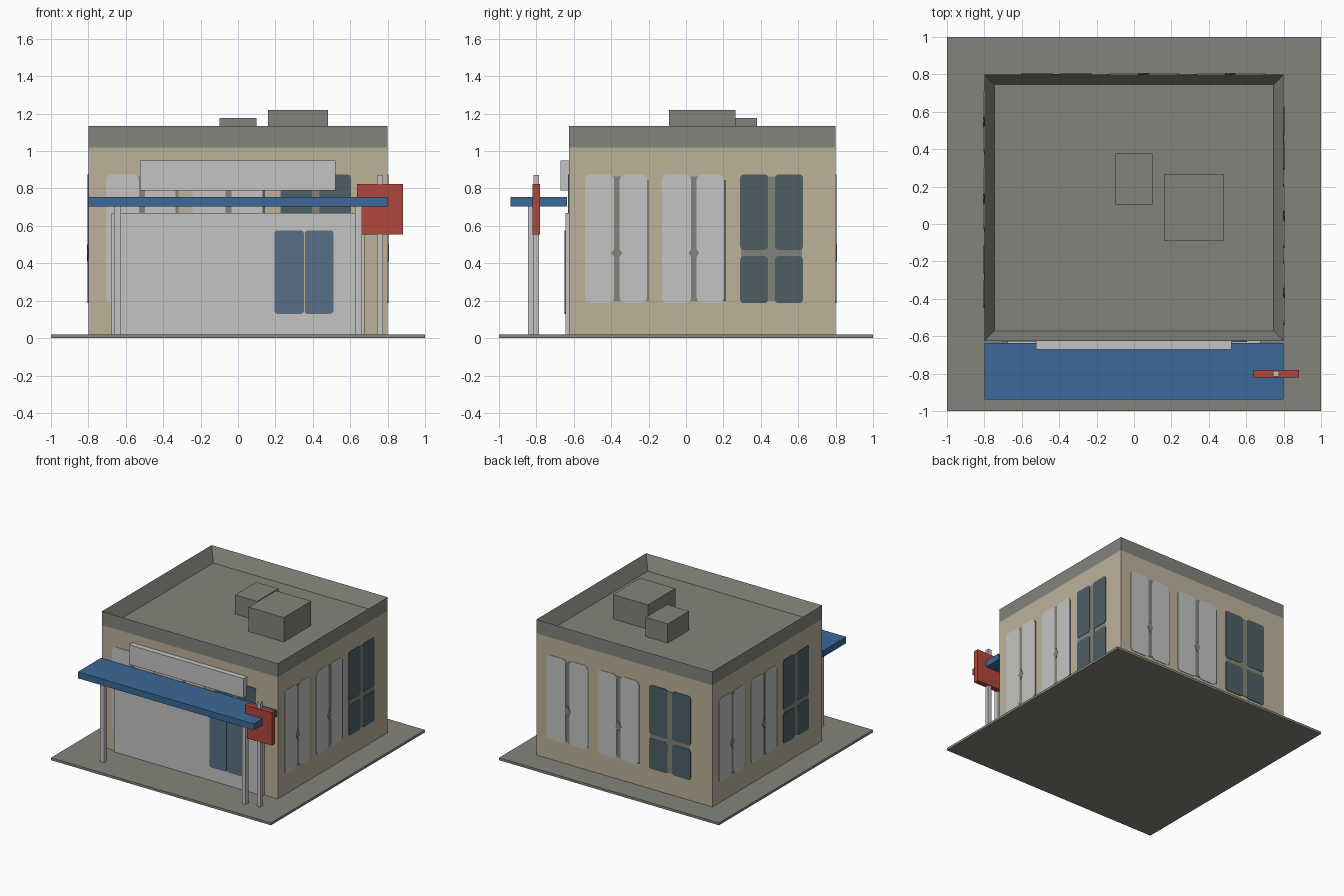
import bpy, bmesh, math
from mathutils import Vector, Matrix

if "Cube" in bpy.data.objects:
    bpy.data.objects.remove(bpy.data.objects["Cube"])


def material(name, rgb):
    lin = [((c / 255 + 0.055) / 1.055) ** 2.4 for c in rgb]
    m = bpy.data.materials.new(name)
    m.diffuse_color = (*lin, 1)
    m.use_nodes = True
    m.node_tree.nodes["Principled BSDF"].inputs["Base Color"].default_value = m.diffuse_color
    return m


TAN = material("tan_wall", (189, 178, 154))
GREY = material("concrete_grey", (132, 132, 124))
LIGHT = material("light_grey", (196, 196, 195))
BLUE = material("canopy_blue", (60, 104, 152))
RED = material("sign_red", (176, 70, 60))
DARK = material("dark_glass", (78, 96, 102))
GLASS = material("blue_glass", (88, 112, 135))


def finish(name, bm, *mats):
    bmesh.ops.recalc_face_normals(bm, faces=bm.faces)
    me = bpy.data.meshes.new(name)
    bm.to_mesh(me)
    bm.free()
    for m in mats:
        me.materials.append(m)
    ob = bpy.data.objects.new(name, me)
    bpy.context.collection.objects.link(ob)
    return ob


def box_bm(x0, x1, y0, y1, z0, z1):
    bm = bmesh.new()
    size = Matrix.Diagonal((x1 - x0, y1 - y0, z1 - z0, 1))
    pos = Matrix.Translation(((x0 + x1) / 2, (y0 + y1) / 2, (z0 + z1) / 2))
    bmesh.ops.create_cube(bm, size=1, matrix=pos @ size)
    return bm


def box(name, mat, *dims):
    return finish(name, box_bm(*dims), mat)


def plate(name, mat, frame, outline, thick):
    """Thin plate: outline of (u, z) points on a wall given by (origin, u direction, normal)."""
    origin, u_dir, normal = frame
    bm = bmesh.new()
    face = bm.faces.new([bm.verts.new(origin + u_dir * u + Vector((0, 0, z))) for u, z in outline])
    ext = bmesh.ops.extrude_face_region(bm, geom=[face])["geom"]
    bmesh.ops.translate(bm, vec=normal * thick, verts=[v for v in ext if isinstance(v, bmesh.types.BMVert)])
    return finish(name, bm, mat)


def rounded(u0, u1, z0, z1, r):
    pts = []
    for i, (cu, cz) in enumerate([(u1 - r, z1 - r), (u0 + r, z1 - r), (u0 + r, z0 + r), (u1 - r, z0 + r)]):
        for k in range(4):
            a = math.pi / 2 * (i + k / 3)
            pts.append((cu + r * math.cos(a), cz + r * math.sin(a)))
    return pts


def rect(u0, u1, z0, z1):
    return [(u0, z0), (u1, z0), (u1, z1), (u0, z1)]


# Ground slab
box("base_slab", GREY, -1, 1, -1, 1, 0, 0.02)

# Building shell with a recessed roof behind a parapet
bm = box_bm(-0.8, 0.8, -0.625, 0.8, 0.02, 1.02)
top = max(bm.faces, key=lambda f: f.calc_center_median().z)
ext = bmesh.ops.extrude_face_region(bm, geom=[top])["geom"]
bmesh.ops.delete(bm, geom=[top], context='FACES_ONLY')
bmesh.ops.translate(bm, vec=(0, 0, 0.113), verts=[v for v in ext if isinstance(v, bmesh.types.BMVert)])
top = max(bm.faces, key=lambda f: f.calc_center_median().z)
bmesh.ops.inset_region(bm, faces=[top], thickness=0.075)
bmesh.ops.translate(bm, vec=(0, 0, -0.113), verts=top.verts[:])
for f in bm.faces:
    f.material_index = 1 if f.calc_center_median().z > 1.0 else 0
finish("building_shell", bm, TAN, GREY)

# Rooftop units
box("roof_unit_large", GREY, 0.16, 0.48, -0.09, 0.265, 1.01, 1.22)
box("roof_unit_small", GREY, -0.10, 0.10, 0.105, 0.38, 1.01, 1.177)

# Shopfront panel, fascia sign, canopy and posts
box("shopfront_panel", LIGHT, -0.677, 0.677, -0.645, -0.62, 0.02, 0.67)
box("fascia_sign", LIGHT, -0.523, 0.52, -0.67, -0.62, 0.79, 0.95)
box("canopy", BLUE, -0.8, 0.8, -0.937, -0.637, 0.703, 0.755)
for side, x in (("left", -0.644), ("right", 0.644)):
    box("canopy_post_" + side, LIGHT, x - 0.018, x + 0.018, -0.845, -0.807, 0.02, 0.71)

# Roadside sign
box("sign_pole", LIGHT, 0.744, 0.775, -0.816, -0.785, 0.02, 0.873)
box("sign_board", RED, 0.637, 0.883, -0.822, -0.78, 0.555, 0.825)

# Shopfront glazing
front = (Vector((0, -0.645, 0)), Vector((1, 0, 0)), Vector((0, -1, 0)))
plate("shopfront_mullion", TAN, front, rect(0.34, 0.37, 0.14, 0.565), 0.002)
for i, (u0, u1) in enumerate([(0.195, 0.352), (0.357, 0.51)]):
    plate(f"shopfront_glass_{i}", GLASS, front, rounded(u0, u1, 0.13, 0.575, 0.015), 0.004)

# Wall windows: same layout on every wall, stretched to the wall width
Z0, Z1, ZM = 0.187, 0.875, 0.455
walls = {
    "front": (Vector((-0.8, -0.625, 0)), Vector((1, 0, 0)), Vector((0, -1, 0)), 1.6),
    "right": (Vector((0.8, -0.625, 0)), Vector((0, 1, 0)), Vector((1, 0, 0)), 1.425),
    "back": (Vector((0.8, 0.8, 0)), Vector((-1, 0, 0)), Vector((0, 1, 0)), 1.6),
    "left": (Vector((-0.8, 0.8, 0)), Vector((0, -1, 0)), Vector((-1, 0, 0)), 1.425),
}
for wall, (org, u_dir, nor, width) in walls.items():
    frame, s = (org, u_dir, nor), width / 1.425
    # Light shuttered windows with grey strips and a catch
    for i, a in enumerate((0.085, 0.497)):
        n = f"{wall}_light_window_{i}"
        plate(n + "_strip", GREY, frame, rect((a + 0.14) * s, (a + 0.2) * s, Z0 + 0.01, Z1 - 0.01), 0.002)
        plate(n + "_edge_strip", GREY if i == 0 else DARK, frame,
              rect((a + 0.30) * s, (a + 0.343) * s, Z0 + 0.012, Z1 - 0.03), 0.002)
        for j, (p, q) in enumerate(((0, 0.155), (0.185, 0.331))):
            plate(f"{n}_pane_{j}", LIGHT, frame, rounded((a + p) * s, (a + q) * s, Z0, Z1, 0.03), 0.004)
        c = (a + 0.17) * s
        plate(n + "_catch", GREY, frame,
              [(c - 0.028, ZM), (c, ZM - 0.045), (c + 0.028, ZM), (c, ZM + 0.045)], 0.006)
    # Dark four-pane window with a grey cross
    a = 0.915
    n = f"{wall}_dark_window"
    plate(n + "_cross_bar", GREY, frame, rect((a + 0.005) * s, (a + 0.33) * s, 0.425, 0.485), 0.002)
    plate(n + "_mullion", GREY, frame, rect((a + 0.14) * s, (a + 0.2) * s, Z0 + 0.01, Z1 - 0.01), 0.003)
    for j, (p, q) in enumerate(((0, 0.149), (0.186, 0.335))):
        for k, (z0, z1) in enumerate(((Z0, 0.438), (0.472, Z1))):
            plate(f"{n}_pane_{j}{k}", DARK, frame, rounded((a + p) * s, (a + q) * s, z0, z1, 0.018), 0.005)
